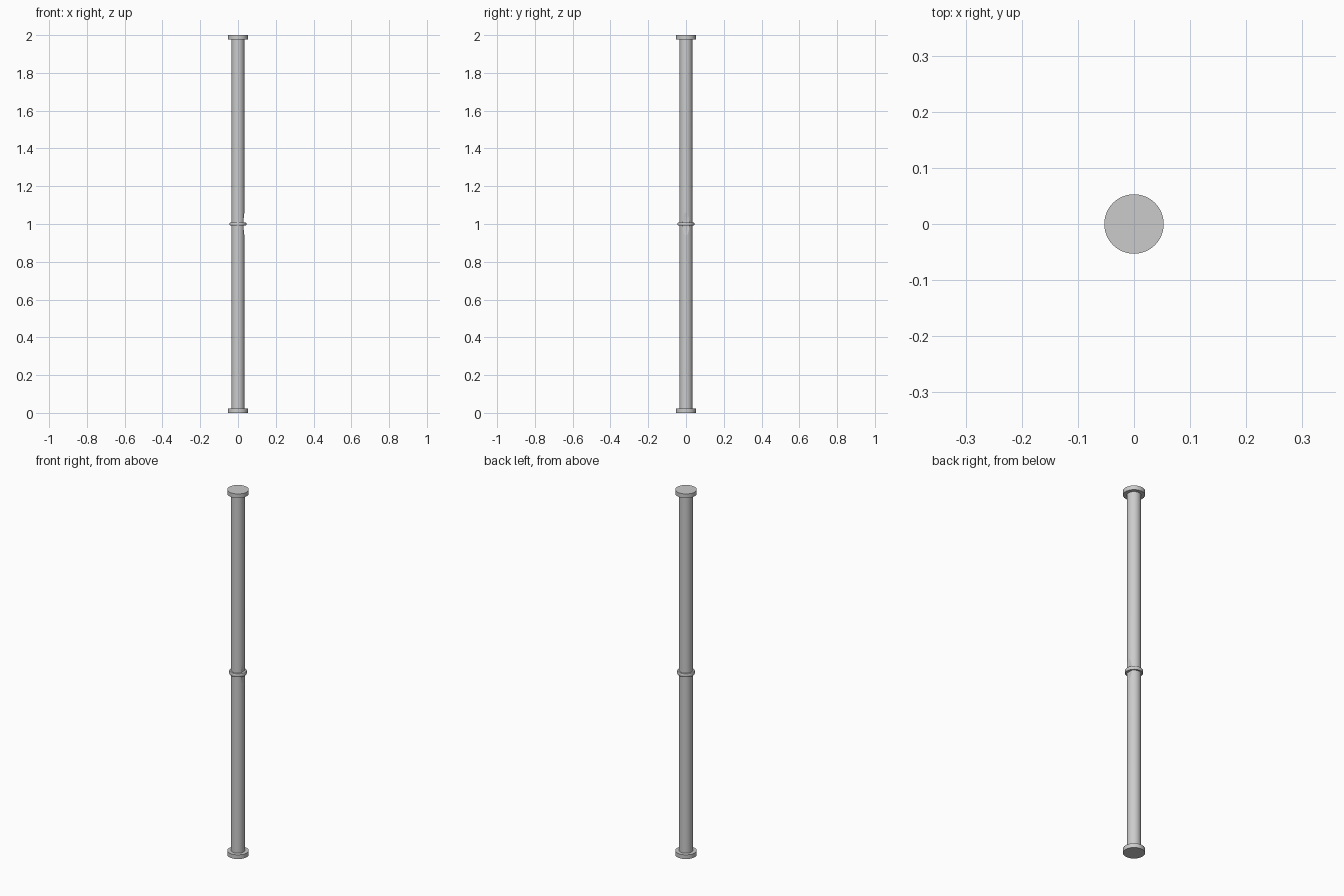
import bpy, math

if "Cube" in bpy.data.objects:
    bpy.data.objects.remove(bpy.data.objects["Cube"])


def lathe(name, profile, sides=48):
    """Closed solid of revolution around z from (radius, z) points."""
    verts, faces = [], []
    for r, z in profile:
        for i in range(sides):
            a = 2 * math.pi * i / sides
            verts.append((r * math.cos(a), r * math.sin(a), z))
    for k in range(len(profile) - 1):
        for i in range(sides):
            j = (i + 1) % sides
            faces.append((k * sides + i, k * sides + j,
                          (k + 1) * sides + j, (k + 1) * sides + i))
    faces.append(tuple(reversed(range(sides))))
    faces.append(tuple(range((len(profile) - 1) * sides, len(profile) * sides)))
    mesh = bpy.data.meshes.new(name)
    mesh.from_pydata(verts, [], faces)
    obj = bpy.data.objects.new(name, mesh)
    bpy.context.collection.objects.link(obj)
    bpy.ops.object.select_all(action='DESELECT')
    obj.select_set(True)
    bpy.context.view_layer.objects.active = obj
    bpy.ops.object.shade_smooth_by_angle(angle=math.radians(35))
    return obj


# Long round pole
pole = lathe("pole", [(0.034, 0.02), (0.034, 1.98)])

# Discs closing both ends
for name, z in (("bottom_cap", 0.0), ("top_cap", 1.977)):
    lathe(name, [(0.053, z), (0.053, z + 0.023)])

# Raised collar at mid height with softened rims
lathe("middle_collar", [(0.033, 0.991), (0.042, 0.991), (0.044, 0.994),
                        (0.044, 1.006), (0.042, 1.009), (0.033, 1.009)])

# Shallow relief on the +x side of the pole, behind the collar
bpy.ops.mesh.primitive_cylinder_add(vertices=128, radius=0.37, depth=0.2,
                                    location=(0.034 - 0.005 + 0.37, 0, 1),
                                    rotation=(math.pi / 2, 0, 0))
cutter = bpy.context.object
cutter.name = "relief_cutter"
cutter.hide_render = True
cutter.hide_set(True)
cut = pole.modifiers.new("relief", 'BOOLEAN')
cut.operation = 'DIFFERENCE'
cut.solver = 'EXACT'
cut.object = cutter
